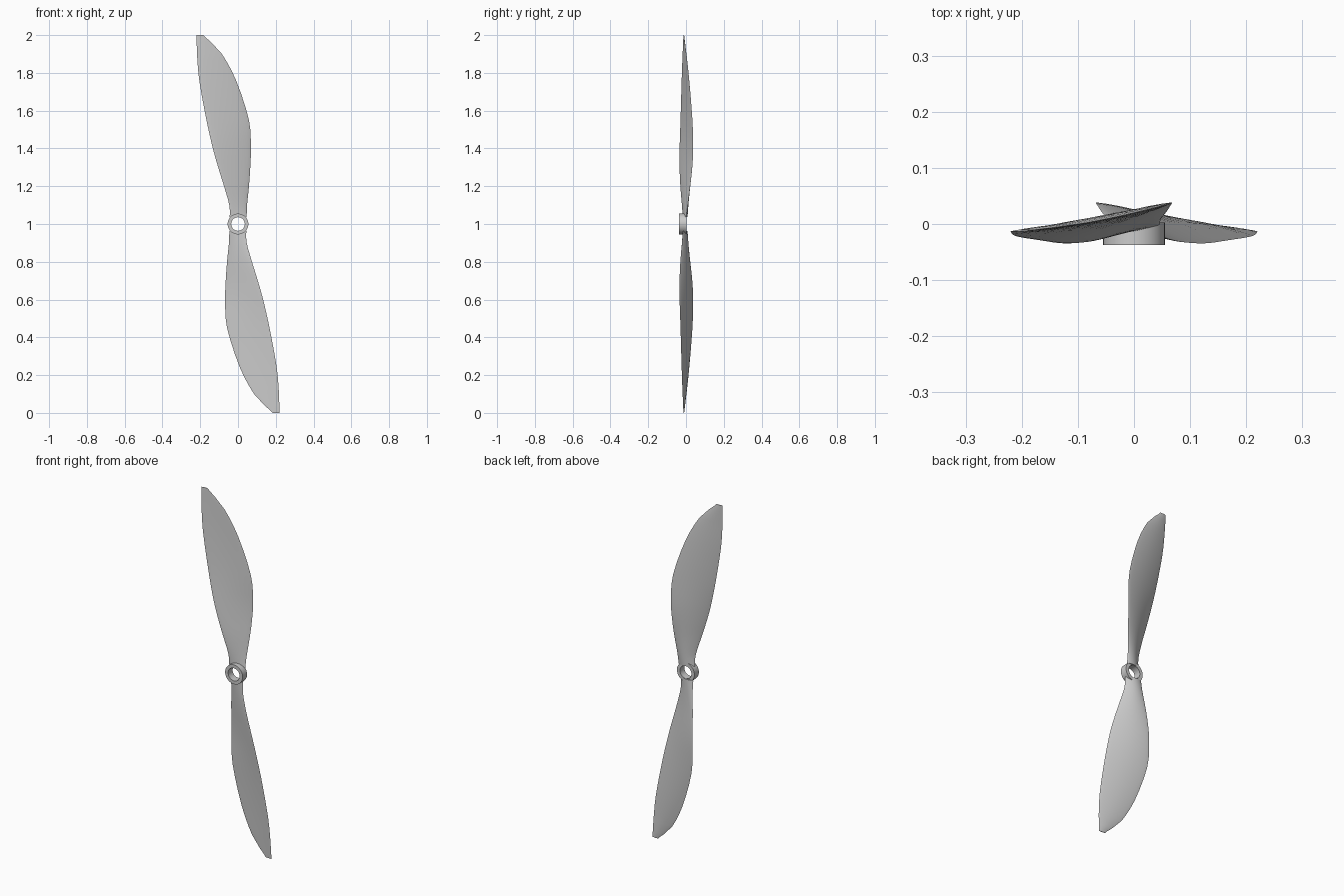
import bpy, bmesh, math
from mathutils import Matrix, Vector

if "Cube" in bpy.data.objects:
    bpy.data.objects.remove(bpy.data.objects["Cube"])

CENTRE = Vector((0, 0, 1))

# blade stations: z, trailing edge x/y, leading edge x/y, thickness
STATIONS = [
    (1.036, -.044, -.016, .046, .000, .020),
    (1.10, -.046, -.021, .048, .009, .020),
    (1.20, -.074, -.030, .058, .022, .019),
    (1.30, -.105, -.034, .065, .033, .018),
    (1.40, -.133, -.034, .068, .038, .017),
    (1.55, -.167, -.029, .058, .034, .015),
    (1.76, -.205, -.023, -.010, .017, .012),
    (1.90, -.217, -.018, -.085, .002, .008),
    (1.96, -.219, -.015, -.140, -.006, .006),
    (1.99, -.220, -.014, -.174, -.010, .004),
    (2.00, -.219, -.013, -.182, -.011, .003),
]
N = 10


def section(z, xt, yt, xl, yl, t):
    """Closed airfoil loop: back side out, front side home."""
    def point(u, side):
        half = t * 0.5 * math.sin(math.pi * u) ** 0.7 if 0 < u < 1 else 0
        camber = 0.25 * t * math.sin(math.pi * u)
        return Vector((xt + (xl - xt) * u, yt + (yl - yt) * u + camber + side * half, z))
    us = [0.5 - 0.5 * math.cos(math.pi * i / N) for i in range(N + 1)]
    return [point(u, 1) for u in us] + [point(u, -1) for u in us[-2:0:-1]]


def catmull(a, b, c, d, t):
    return 0.5 * (2 * b + (c - a) * t + (2 * a - 5 * b + 4 * c - d) * t * t
                  + (3 * b - a - 3 * c + d) * t ** 3)


def refined(rows, steps):
    out = []
    for i in range(len(rows) - 1):
        q = [rows[max(i - 1, 0)], rows[i], rows[i + 1], rows[min(i + 2, len(rows) - 1)]]
        # keep the short tip segments straight
        for s in range(steps if i < 7 else 1):
            out.append([catmull(*v, s / steps) for v in zip(*q)])
    return out + [list(rows[-1])]


def finish(name, bm):
    bmesh.ops.recalc_face_normals(bm, faces=bm.faces)
    mesh = bpy.data.meshes.new(name)
    bm.to_mesh(mesh)
    bm.free()
    obj = bpy.data.objects.new(name, mesh)
    bpy.context.collection.objects.link(obj)
    bpy.ops.object.select_all(action='DESELECT')
    obj.select_set(True)
    bpy.context.view_layer.objects.active = obj
    bpy.ops.object.shade_smooth_by_angle(angle=math.radians(35))
    return obj


def blade(name, angle):
    bm = bmesh.new()
    loops = [[bm.verts.new(p) for p in section(*row)] for row in refined(STATIONS, 3)]
    n = len(loops[0])
    for a, b in zip(loops, loops[1:]):
        for i in range(n):
            j = (i + 1) % n
            bm.faces.new((a[i], a[j], b[j], b[i]))
    bm.faces.new(loops[0])
    bm.faces.new(loops[-1])
    bmesh.ops.rotate(bm, cent=CENTRE, matrix=Matrix.Rotation(angle, 3, 'Y'), verts=bm.verts)
    return finish(name, bm)


# two twisted blades, half a turn apart
blade("upper_blade", 0)
blade("lower_blade", math.pi)

# ring-shaped hub, revolved about the y axis
profile = [(.036, -.037), (.055, -.037), (.055, .003), (.036, .003)]
SIDES = 40
bm = bmesh.new()
rings = []
for k in range(SIDES):
    a = 2 * math.pi * k / SIDES
    rings.append([bm.verts.new((r * math.cos(a), y, 1 + r * math.sin(a))) for r, y in profile])
for k in range(SIDES):
    a, b = rings[k], rings[(k + 1) % SIDES]
    for i in range(4):
        j = (i + 1) % 4
        bm.faces.new((a[i], a[j], b[j], b[i]))
finish("hub", bm)
